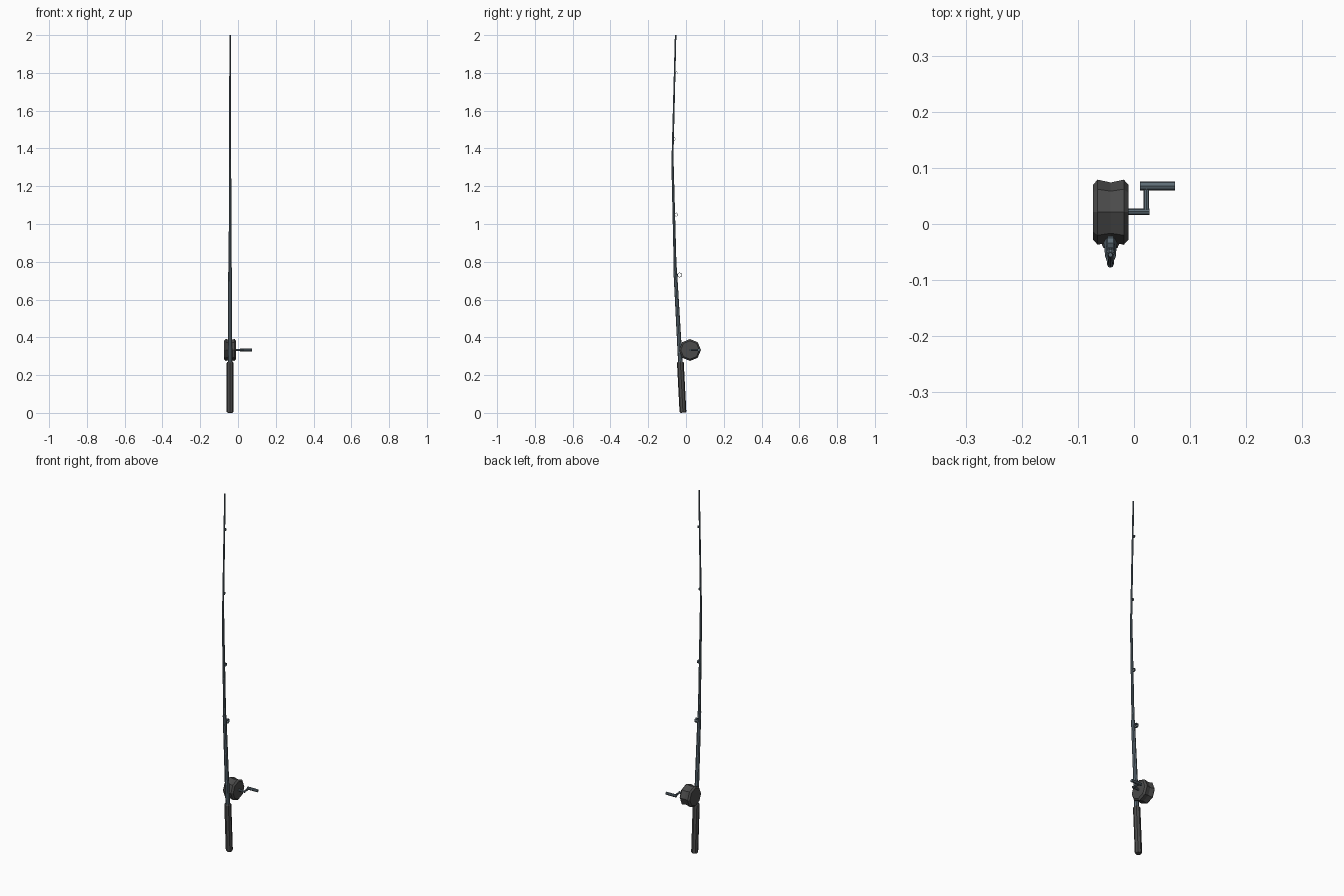
import bpy, bmesh, math
from mathutils import Vector

if "Cube" in bpy.data.objects:
    bpy.data.objects.remove(bpy.data.objects["Cube"])

X = -0.042  # rod centre line


def material(name, rgb):
    m = bpy.data.materials.new(name)
    m.diffuse_color = (*rgb, 1)
    m.use_nodes = True
    m.node_tree.nodes["Principled BSDF"].inputs["Base Color"].default_value = m.diffuse_color
    return m


DARK = material("dark_grey", (0.07, 0.07, 0.07))
METAL = material("blue_grey_metal", (0.11, 0.15, 0.18))


def lathe(name, a, b, profile, mat, sides=8, turn=0.0, closed=False):
    """Turn a profile of (fraction along a-b, radius) around the line a-b."""
    a, b = Vector(a), Vector(b)
    d = (b - a).normalized()
    u = Vector((1, 0, 0)) if abs(d.x) < 0.5 else Vector((0, 0, 1))
    u = (u - d * u.dot(d)).normalized()
    v = d.cross(u)
    bm = bmesh.new()
    rings = []
    for t, r in profile:
        ring = []
        for i in range(sides):
            w = 2 * math.pi * i / sides + turn
            ring.append(bm.verts.new(a.lerp(b, t) + (u * math.cos(w) + v * math.sin(w)) * r))
        rings.append(ring)
    pairs = list(zip(rings, rings[1:]))
    if closed:
        pairs.append((rings[-1], rings[0]))
    else:
        bm.faces.new(rings[0])
        bm.faces.new(rings[-1])
    for p, q in pairs:
        for i in range(sides):
            j = (i + 1) % sides
            bm.faces.new((p[i], p[j], q[j], q[i]))
    bmesh.ops.recalc_face_normals(bm, faces=bm.faces)
    me = bpy.data.meshes.new(name)
    bm.to_mesh(me)
    bm.free()
    me.materials.append(mat)
    ob = bpy.data.objects.new(name, me)
    bpy.context.collection.objects.link(ob)
    return ob


# grip with chamfered ends
lathe("grip", (X, -0.016, 0.001), (X, -0.030, 0.27),
      [(0, 0.014), (0.02, 0.018), (0.98, 0.018), (1, 0.014)], DARK)

# three bent, stepped rod sections
lathe("rod_lower", (X, -0.029, 0.25), (X, -0.058, 0.77), [(0, 0.012), (1, 0.0095)], METAL)
lathe("rod_middle", (X, -0.057, 0.75), (X, -0.072, 1.345), [(0, 0.0075), (1, 0.006)], METAL)
lathe("rod_tip", (X, -0.072, 1.33), (X, -0.055, 2.0), [(0, 0.005), (1, 0.004)], METAL)

# line guides on the back of the rod
for n, (y, z, r) in enumerate([(-0.034, 0.73, 0.013), (-0.052, 1.05, 0.010),
                               (-0.061, 1.45, 0.008), (-0.050, 1.80, 0.007)]):
    w = r * 0.42
    lathe(f"line_guide_{n + 1}", (X - w, y, z), (X + w, y, z),
          [(0, r), (1, r), (1, r * 0.78), (0, r * 0.78)], METAL, closed=True)

# reel drum with chamfered rims and a shallow waist
lathe("reel", (-0.073, 0.021, 0.333), (-0.010, 0.021, 0.333),
      [(0, 0.049), (0.13, 0.058), (0.5, 0.053), (0.87, 0.058), (1, 0.049)], DARK)

# crank: axle, arm and knob
lathe("crank_axle", (-0.012, 0.022, 0.333), (0.028, 0.022, 0.333), [(0, 0.006), (1, 0.006)], METAL)
lathe("crank_arm", (0.022, 0.022, 0.333), (0.022, 0.068, 0.333), [(0, 0.005), (1, 0.005)], METAL)
lathe("crank_knob", (0.011, 0.068, 0.333), (0.073, 0.068, 0.333), [(0, 0.008), (1, 0.008)], METAL)
